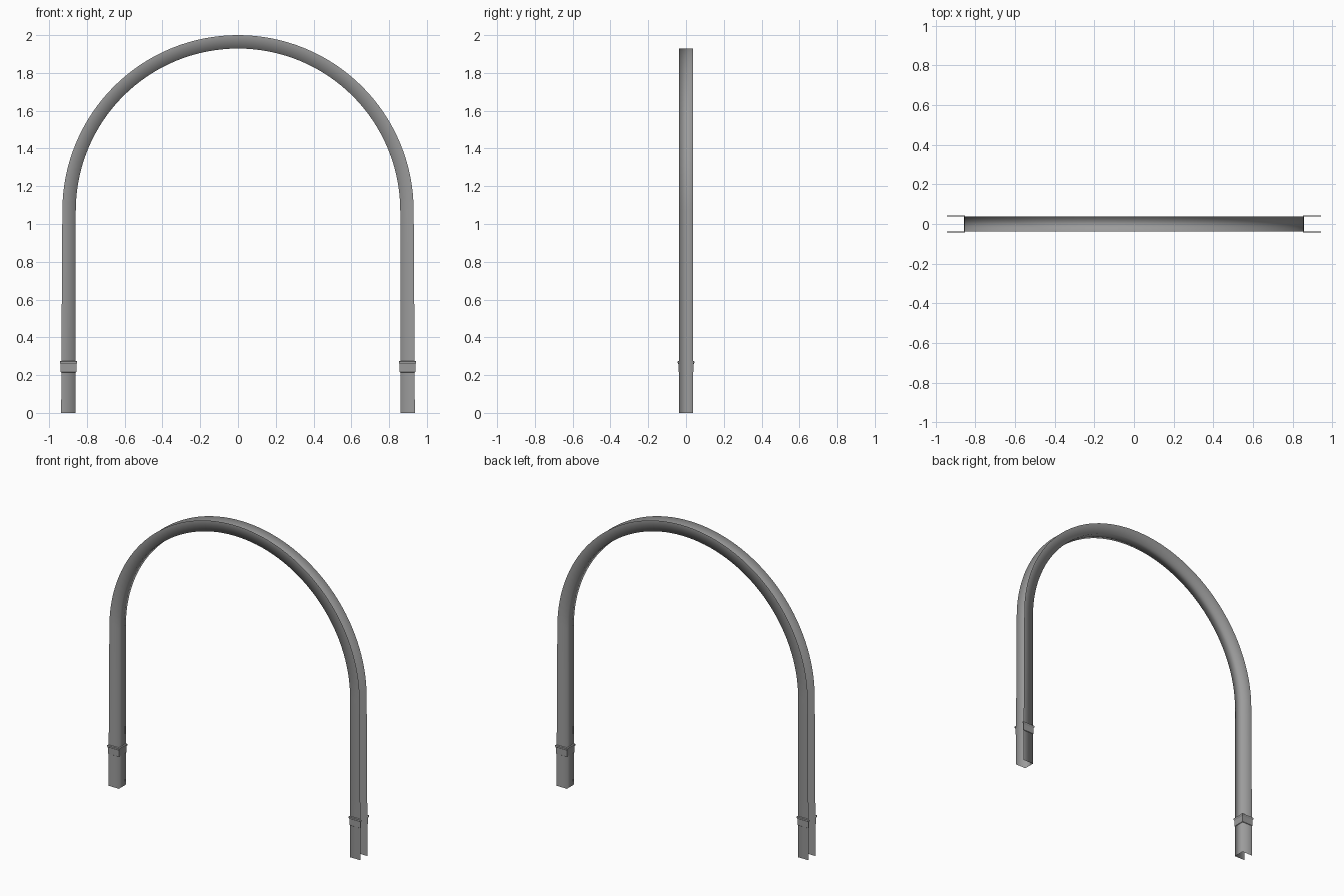
import bpy
import math

old = bpy.data.objects.get("Cube")
if old:
    bpy.data.objects.remove(old, do_unlink=True)

steel = bpy.data.materials.new("grey_steel")
steel.use_nodes = True
grey = (0.33, 0.33, 0.33, 1.0)
steel.diffuse_color = grey
steel.node_tree.nodes["Principled BSDF"].inputs["Base Color"].default_value = grey

HALF_W = 0.037     # half width of the channel
INNER = 0.859      # distance of the web from the centre line
OUTER = 0.93       # distance of the flange edges at the arch
FOOT = 0.936       # distance of the flange edges at the foot
SPRING = 1.07      # height where the legs turn into the arch


def loft(name, rings):
    """Skin a row of equal point rings with quads."""
    n = len(rings[0])
    verts = [p for ring in rings for p in ring]
    faces = [(i * n + j, (i + 1) * n + j, (i + 1) * n + j + 1, i * n + j + 1)
             for i in range(len(rings) - 1) for j in range(n - 1)]
    mesh = bpy.data.meshes.new(name)
    mesh.from_pydata(verts, [], faces)
    mesh.materials.append(steel)
    obj = bpy.data.objects.new(name, mesh)
    bpy.context.collection.objects.link(obj)
    return obj


def channel_ring(angle, z, outer):
    """U section open to the outside, placed around the arch centre."""
    c, s = math.cos(angle), math.sin(angle)
    section = [(outer, -HALF_W), (INNER, -HALF_W), (INNER, HALF_W), (outer, HALF_W)]
    return [(r * c, y, z + r * s) for r, y in section]


# Arched channel: right leg, half circle, left leg
STEPS = 64
leg = [(0.0, FOOT), (0.27, 0.935), (SPRING, OUTER)]
rings = [channel_ring(0, z, o) for z, o in leg]
rings += [channel_ring(math.pi * i / STEPS, SPRING, OUTER) for i in range(1, STEPS)]
rings += [channel_ring(math.pi, z, o) for z, o in reversed(leg)]
arch = loft("arched_channel", rings)
arch.data.shade_smooth()


# Collars: thin sleeves with a raised bead along the top
def collar_ring(z, d):
    o, i, w = FOOT + d, INNER - d, HALF_W + d
    section = [(o, -HALF_W), (o, -w), (i, -w), (i, w), (o, w), (o, HALF_W)]
    return [(x, y, z) for x, y in section]


profile = [(0.215, 0.0), (0.217, 0.003), (0.258, 0.003),
           (0.265, 0.007), (0.273, 0.007), (0.276, 0.0)]
for name, turn in (("left_collar", 0), ("right_collar", math.pi)):
    collar = loft(name, [collar_ring(z, d) for z, d in profile])
    collar.rotation_euler.z = turn
